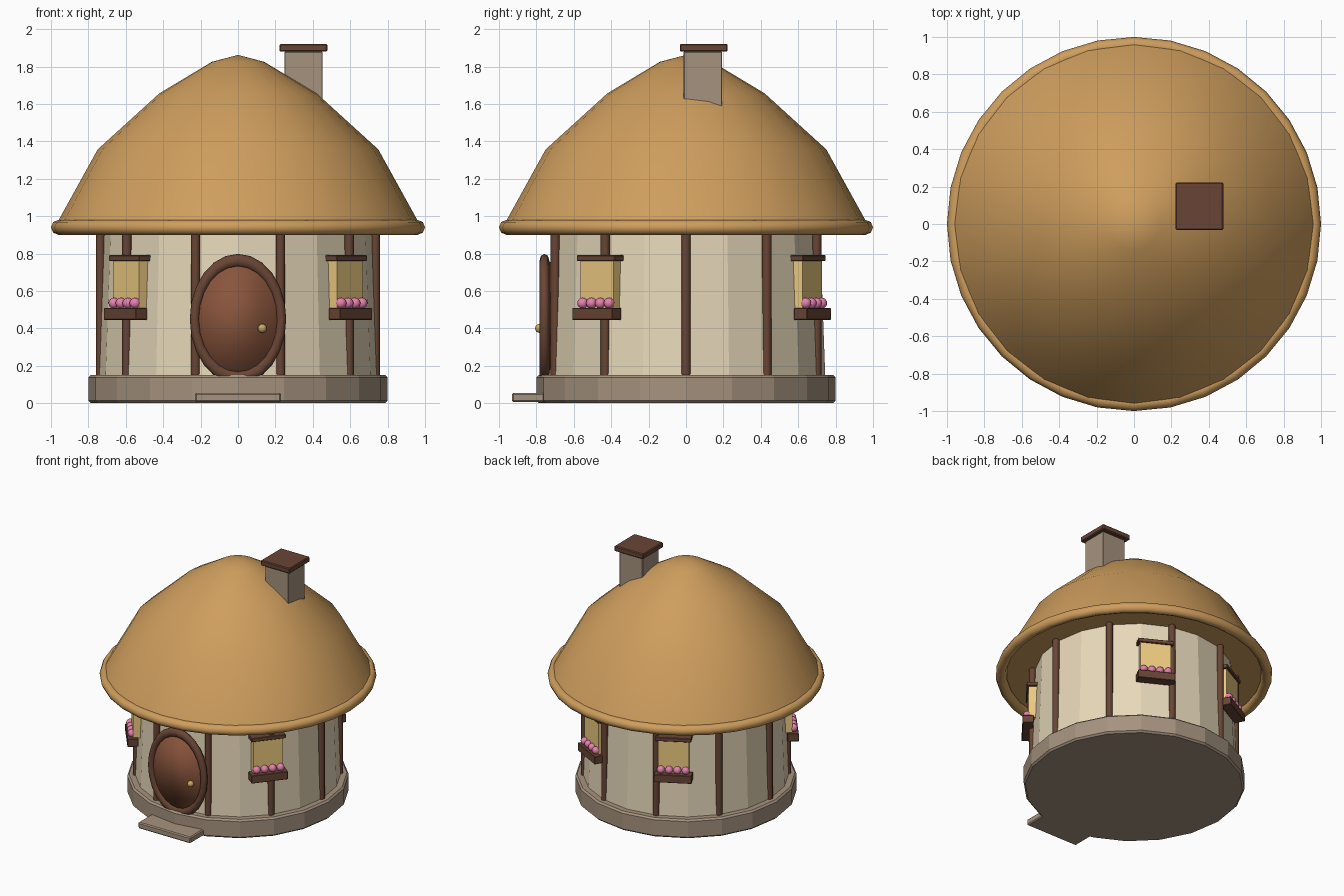
import bpy, math
from mathutils import Matrix, Vector

if "Cube" in bpy.data.objects:
    bpy.data.objects.remove(bpy.data.objects["Cube"])


def material(name, r, g, b):
    m = bpy.data.materials.new(name)
    m.diffuse_color = (r, g, b, 1)
    m.use_nodes = True
    m.node_tree.nodes["Principled BSDF"].inputs["Base Color"].default_value = m.diffuse_color
    return m


STONE = material("stone", 0.38, 0.29, 0.21)
PLASTER = material("plaster", 0.80, 0.69, 0.49)
THATCH = material("thatch", 0.62, 0.34, 0.11)
WOOD = material("dark_wood", 0.14, 0.06, 0.035)
DOOR = material("door_wood", 0.25, 0.09, 0.045)
GLASS = material("warm_glass", 0.85, 0.60, 0.22)
PINK = material("petals", 0.80, 0.22, 0.42)
BRASS = material("brass", 0.60, 0.40, 0.12)


def finish(name, mat, bevel=0.0, smooth=None):
    ob = bpy.context.object
    ob.name = name
    ob.data.materials.append(mat)
    if smooth is not None:
        bpy.ops.object.shade_smooth_by_angle(angle=math.radians(smooth))
    if bevel:
        mod = ob.modifiers.new("bevel", "BEVEL")
        mod.width = bevel
        mod.segments = 1
        mod.limit_method = "ANGLE"
        mod.angle_limit = math.radians(40)
    return ob


def box(name, mat, loc, size, bevel=0.0, rot=0.0):
    bpy.ops.mesh.primitive_cube_add(size=1, location=loc, rotation=(0, 0, rot))
    ob = bpy.context.object
    ob.data.transform(Matrix.Diagonal((*size, 1)))
    return finish(name, mat, bevel)


def cone(name, mat, sides, r1, r2, z0, z1, xy=(0, 0), bevel=0.0, smooth=None):
    bpy.ops.mesh.primitive_cone_add(vertices=sides, radius1=r1, radius2=r2, depth=z1 - z0,
                                    location=(*xy, (z0 + z1) / 2))
    return finish(name, mat, bevel, smooth)


def ball(name, mat, loc, r):
    bpy.ops.mesh.primitive_uv_sphere_add(segments=12, ring_count=8, radius=r, location=loc)
    return finish(name, mat, smooth=60)


def lathe(name, mat, profile, sides, smooth):
    # profile runs from the bottom rim to the single apex point
    verts = [(r * math.cos(2 * math.pi * i / sides), r * math.sin(2 * math.pi * i / sides), z)
             for r, z in profile[:-1] for i in range(sides)]
    verts.append((0, 0, profile[-1][1]))
    faces = [tuple(reversed(range(sides)))]
    for k in range(len(profile) - 2):
        for i in range(sides):
            j = (i + 1) % sides
            a, b = k * sides, (k + 1) * sides
            faces.append((a + i, a + j, b + j, b + i))
    top = (len(profile) - 2) * sides
    faces += [(top + i, top + (i + 1) % sides, len(verts) - 1) for i in range(sides)]
    me = bpy.data.meshes.new(name)
    me.from_pydata(verts, [], faces)
    ob = bpy.data.objects.new(name, me)
    bpy.context.collection.objects.link(ob)
    bpy.ops.object.select_all(action="DESELECT")
    bpy.context.view_layer.objects.active = ob
    ob.select_set(True)
    return finish(name, mat, smooth=smooth)


# Stone footing and faceted plaster wall
cone("stone_base", STONE, 20, 0.80, 0.80, 0, 0.15, bevel=0.013)
cone("wall", PLASTER, 20, 0.745, 0.715, 0.13, 0.95)

# Timber posts around the wall
for i in range(10):
    a = math.radians(36 * i)
    cone(f"post_{i + 1}", WOOD, 8, 0.025, 0.025, 0.13, 0.955,
         (0.735 * math.cos(a), 0.735 * math.sin(a)), smooth=50)

# Thatched roof with rolled eave
lathe("roof", THATCH, [(0.975, 0.95), (0.75, 1.357), (0.42, 1.657), (0.14, 1.825), (0, 1.862)], 24, 50)
bpy.ops.mesh.primitive_torus_add(major_radius=0.96, minor_radius=0.04, major_segments=32,
                                 minor_segments=8, location=(0, 0, 0.94))
finish("eave_roll", THATCH, smooth=60)

# Chimney
box("chimney", STONE, (0.35, 0.09, 1.64), (0.205, 0.205, 0.48), 0.004)
box("chimney_cap", WOOD, (0.35, 0.095, 1.90), (0.255, 0.255, 0.042), 0.006)

# Oval door, frame, knob and step
FACING = Matrix.Diagonal((1, 1, 1.35, 1)) @ Matrix.Rotation(math.radians(90), 4, "X")
bpy.ops.mesh.primitive_cylinder_add(vertices=24, radius=0.225, depth=0.06, location=(0, -0.735, 0.45))
bpy.context.object.data.transform(FACING)
finish("door", DOOR, smooth=180)
bpy.ops.mesh.primitive_torus_add(major_radius=0.232, minor_radius=0.026, major_segments=24,
                                 minor_segments=8, location=(0, -0.757, 0.45))
bpy.context.object.data.transform(FACING)
finish("door_frame", WOOD, smooth=60)
ball("door_knob", BRASS, (0.13, -0.783, 0.40), 0.024)
box("doorstep", STONE, (0, -0.81, 0.03), (0.46, 0.24, 0.05), 0.008)

# Windows, each with a lintel, a flower box and four blooms
for n, turn in enumerate((0.9, -0.9, 2.65, -2.65), 1):
    out = Vector((math.sin(turn), -math.cos(turn), 0))
    side = Vector((math.cos(turn), math.sin(turn), 0))

    def at(r, s, z):
        return out * r + side * s + Vector((0, 0, z))

    box(f"window_{n}", GLASS, at(0.733, 0, 0.64), (0.225, 0.065, 0.27), rot=turn)
    box(f"lintel_{n}", WOOD, at(0.738, 0, 0.776), (0.26, 0.08, 0.03), 0.003, turn)
    box(f"flower_box_{n}", WOOD, at(0.768, 0, 0.477), (0.275, 0.08, 0.062), 0.003, turn)
    for k in range(4):
        ball(f"flower_{n}_{k + 1}", PINK, at(0.775, (k - 1.5) * 0.06, 0.535), 0.029)
